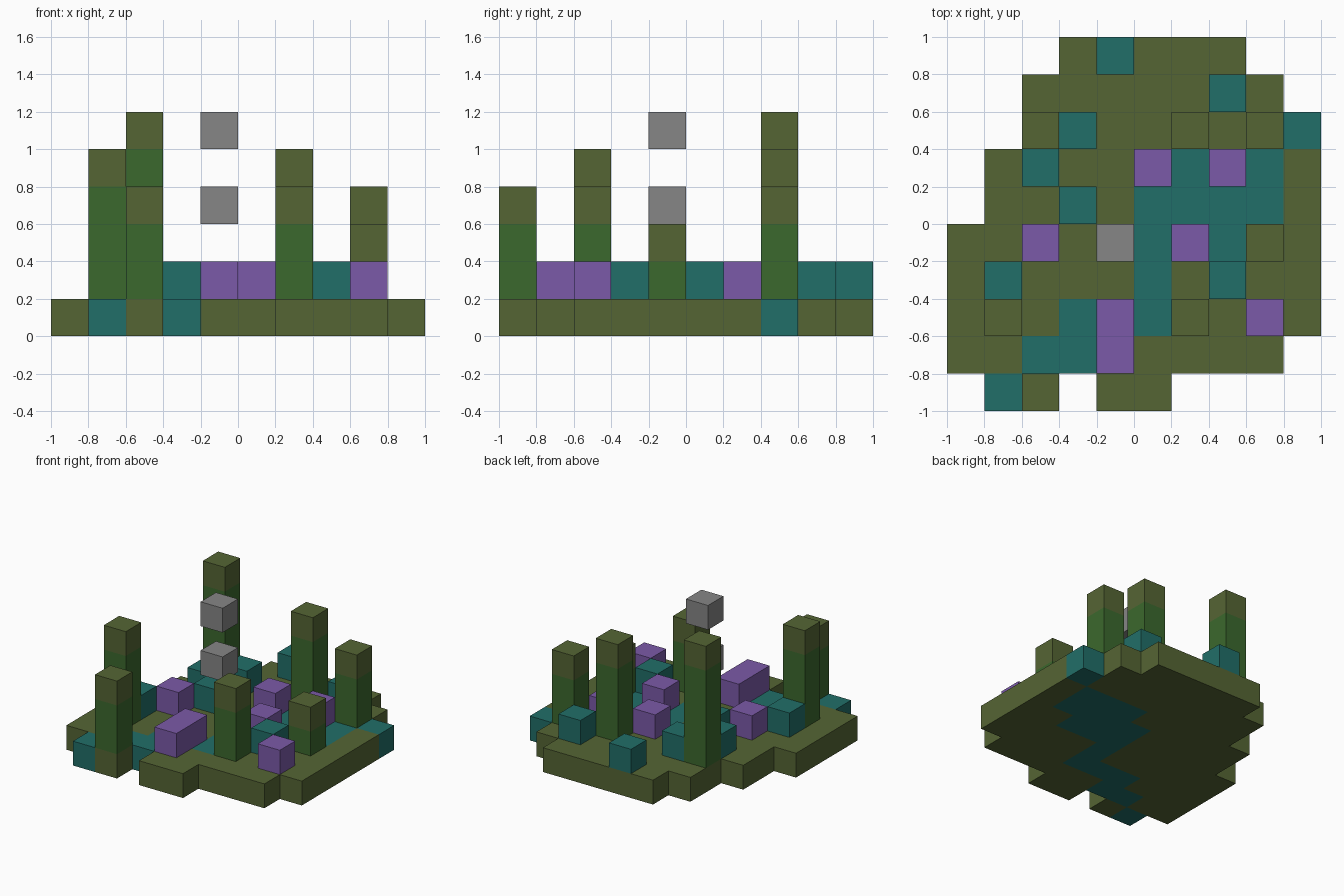
import bpy
import bmesh

CELL = 0.2

if "Cube" in bpy.data.objects:
    bpy.data.objects.remove(bpy.data.objects["Cube"], do_unlink=True)


def srgb(r, g, b):
    def lin(c):
        c /= 255
        return c / 12.92 if c <= 0.04045 else ((c + 0.055) / 1.055) ** 2.4
    return (lin(r), lin(g), lin(b), 1.0)


def make_material(name, colour):
    mat = bpy.data.materials.new(name)
    mat.use_nodes = True
    mat.diffuse_color = colour
    mat.node_tree.nodes["Principled BSDF"].inputs["Base Color"].default_value = colour
    return mat


olive = make_material("olive", srgb(85, 101, 52))
teal = make_material("teal", srgb(33, 110, 104))
green = make_material("trunk green", srgb(59, 104, 45))
purple = make_material("purple", srgb(123, 90, 168))
grey = make_material("stone grey", srgb(134, 134, 134))

SIDES = [(1, 0, 0), (-1, 0, 0), (0, 1, 0), (0, -1, 0), (0, 0, 1), (0, 0, -1)]


def build_blocks(name, cells, materials):
    """Join grid cells {(i, j, k): material index} into one outer shell."""
    bm = bmesh.new()
    for (i, j, k), slot in cells.items():
        for d in SIDES:
            if (i + d[0], j + d[1], k + d[2]) in cells:
                continue
            axis = next(a for a in range(3) if d[a])
            u, v = (axis + 1) % 3, (axis + 2) % 3
            corners = []
            for su, sv in ((-1, -1), (1, -1), (1, 1), (-1, 1)):
                p = [i + 0.5, j + 0.5, k + 0.5]
                p[axis] += d[axis] / 2
                p[u] += su / 2
                p[v] += sv / 2
                corners.append(bm.verts.new(((p[0] - 5) * CELL, (p[1] - 5) * CELL, p[2] * CELL)))
            if d[axis] < 0:
                corners.reverse()
            bm.faces.new(corners).material_index = slot
    bmesh.ops.remove_doubles(bm, verts=bm.verts[:], dist=0.001)
    mesh = bpy.data.meshes.new(name)
    bm.to_mesh(mesh)
    bm.free()
    for mat in materials:
        mesh.materials.append(mat)
    obj = bpy.data.objects.new(name, mesh)
    bpy.context.collection.objects.link(obj)
    return obj


# Ground slab, back row first: g is grass, w is stream
ground_map = [
    "...ggggg..",
    "..ggggggg.",
    "..gggggggw",
    ".gggggwwwg",
    ".ggggwwwwg",
    "gggggwwwgg",
    "gggggwgggg",
    "gggwwwgggg",
    "ggwwggggg.",
    ".wg.gg....",
]
ground = {}
for row, line in enumerate(ground_map):
    for i, kind in enumerate(line):
        if kind != ".":
            ground[(i, 9 - row, 0)] = int(kind == "w")
build_blocks("ground", ground, [olive, teal])

# Trees: green trunk with one crown block on top (column, row, top level)
trees = [(2, 0, 4), (1, 2, 5), (6, 2, 4), (8, 4, 3), (2, 7, 6), (6, 7, 5), (8, 7, 4)]
for n, (i, j, top) in enumerate(trees, 1):
    cells = {(i, j, k): int(k == top - 1) for k in range(1, top)}
    build_blocks(f"tree_{n}", cells, [green, olive])

# Teal bushes standing on the ground
for n, (i, j) in enumerate([(1, 3), (3, 5), (2, 6), (3, 7), (7, 3), (7, 8), (4, 9)], 1):
    build_blocks(f"bush_{n}", {(i, j, 1): 0}, [teal])

# Purple flower blocks, one of them two cells long
flowers = [[(4, 1), (4, 2)], [(8, 2)], [(2, 4)], [(6, 4)], [(5, 6)], [(7, 6)]]
for n, spots in enumerate(flowers, 1):
    build_blocks(f"flower_{n}", {(i, j, 1): 0 for i, j in spots}, [purple])

# Floating stones
for name, k in (("lower_stone", 3), ("upper_stone", 5)):
    build_blocks(name, {(4, 4, k): 0}, [grey])
